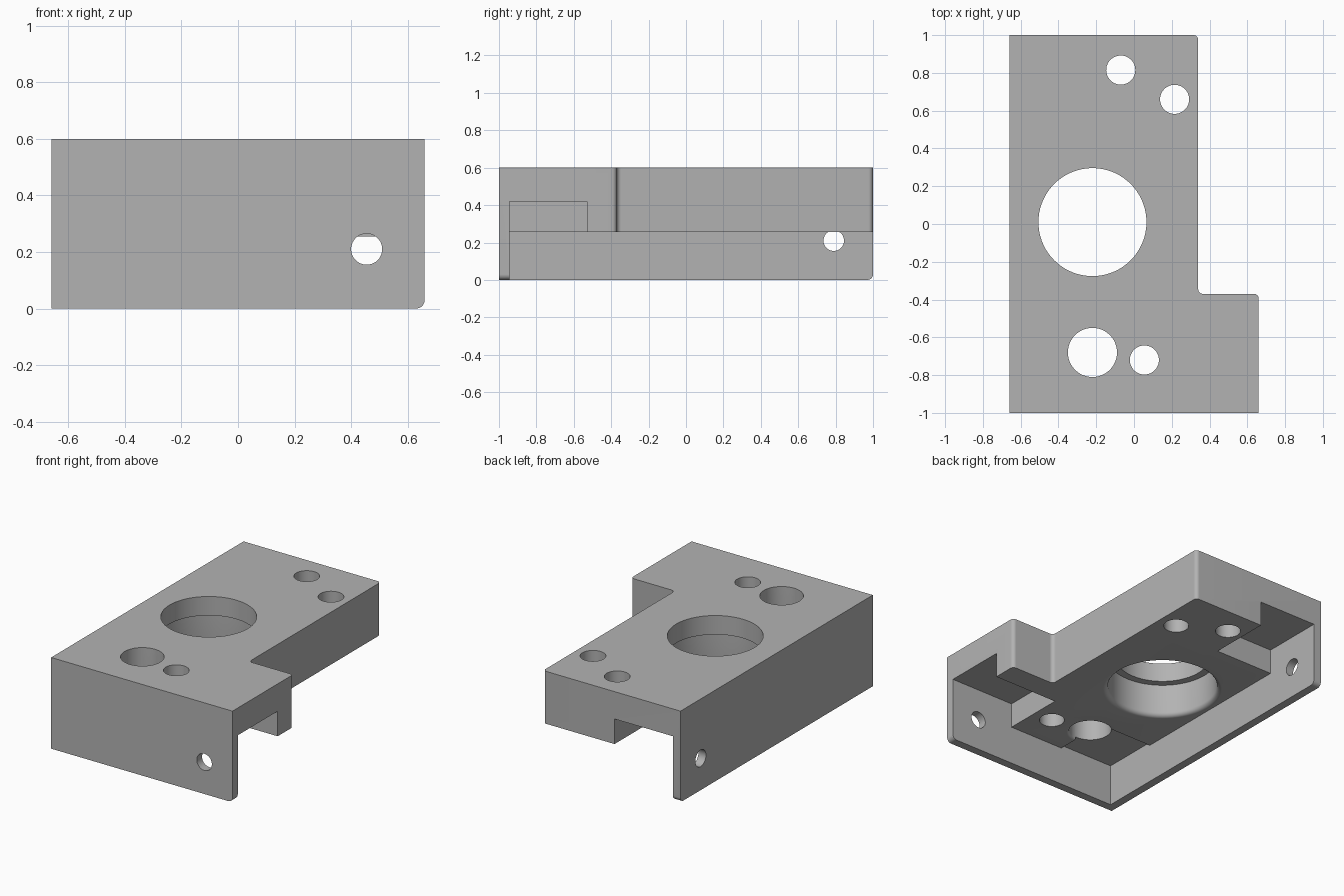
import bpy, bmesh, math

if "Cube" in bpy.data.objects:
    bpy.data.objects.remove(bpy.data.objects["Cube"])

grey = bpy.data.materials.new("light_grey")
grey.diffuse_color = (0.45, 0.45, 0.45, 1)
grey.use_nodes = True
grey.node_tree.nodes["Principled BSDF"].inputs["Base Color"].default_value = grey.diffuse_color


def finish(name, bm):
    bmesh.ops.recalc_face_normals(bm, faces=bm.faces[:])
    me = bpy.data.meshes.new(name)
    bm.to_mesh(me)
    bm.free()
    me.materials.append(grey)
    ob = bpy.data.objects.new(name, me)
    bpy.context.collection.objects.link(ob)
    return ob


def prism(name, pts, lo, hi, axis="z"):
    """Extrude a 2D outline along one axis."""
    place = {"z": lambda u, v, w: (u, v, w),
             "y": lambda u, v, w: (u, w, v),
             "x": lambda u, v, w: (w, u, v)}[axis]
    bm = bmesh.new()
    a = [bm.verts.new(place(u, v, lo)) for u, v in pts]
    b = [bm.verts.new(place(u, v, hi)) for u, v in pts]
    n = len(pts)
    bm.faces.new(a)
    bm.faces.new(b)
    for i in range(n):
        j = (i + 1) % n
        bm.faces.new((a[i], a[j], b[j], b[i]))
    return finish(name, bm)


def box(name, x0, x1, y0, y1, z0, z1):
    return prism(name, [(x0, y0), (x1, y0), (x1, y1), (x0, y1)], z0, z1)


def arc(cx, cy, r, a0, a1, n=8):
    return [(cx + r * math.cos(math.radians(a0 + (a1 - a0) * i / n)),
             cy + r * math.sin(math.radians(a0 + (a1 - a0) * i / n))) for i in range(n + 1)]


def circle(cx, cy, r, n=64):
    return arc(cx, cy, r, 0, 360, n)[:-1]


def lathe(name, cx, cy, profile, n=72):
    """Closed cutter turned from (radius, z) points, bottom to top."""
    bm = bmesh.new()
    rings = [[bm.verts.new((x, y, z)) for x, y in circle(cx, cy, r, n)] for r, z in profile]
    bm.faces.new(rings[0])
    bm.faces.new(rings[-1])
    for a, b in zip(rings, rings[1:]):
        for i in range(n):
            j = (i + 1) % n
            bm.faces.new((a[i], a[j], b[j], b[i]))
    return finish(name, bm)


def mouth(r, f, z):
    """Rounded hole mouth at height z, flaring from r to r + f."""
    return [(r + f, z - 0.1)] + arc(r + f, z + f, f, 270, 180)


# L-shaped body with rounded upright corners
R = 0.025
outline = [(-0.66, -1), (0.66, -1)]
outline += arc(0.66 - R, -0.37 - R, R, 0, 90)
outline += arc(0.34 + R, -0.37 + R, R, 270, 180)
outline += arc(0.34 - R, 1 - R, R, 0, 90)
outline += [(-0.66, 1)]
body = prism("bracket_body", outline, 0, 0.6)

T = 0.255  # underside of the thick plate
F = 0.03   # rounding of the wall corners
cutters = [
    # open space below the plate, leaving front and left walls
    box("underside_cut", -0.605, 1.5, -0.945, 1.5, -0.5, T),
    # underside pockets
    box("front_pocket", 0.19, 1.5, -0.945, -0.53, 0.1, 0.42),
    box("back_pocket", -0.605, -0.18, 0.585, 1.5, 0.1, 0.42),
    box("corner_recess", -0.605, -0.21, -0.945, -0.57, 0.1, T + 0.02),
    # stepped main bore and the medium hole, with rounded lower mouths
    lathe("main_bore", -0.22, 0.01, mouth(0.335, 0.03, T) + [(0.335, 0.475), (0.286, 0.475), (0.286, 0.8)]),
    lathe("medium_hole", -0.22, -0.68, mouth(0.13, 0.015, T) + [(0.13, 0.8)]),
    # holes through the walls
    prism("front_wall_hole", circle(0.455, 0.21, 0.055, 40), -1.2, -0.9, "y"),
    prism("left_wall_hole", circle(0.79, 0.21, 0.055, 40), -0.8, -0.55, "x"),
    # rounded free lower corners of the walls
    prism("front_wall_corner", arc(0.66 - F, F, F, 270, 360) + [(0.8, F), (0.8, -0.1), (0.66 - F, -0.1)], -1.2, -0.9, "y"),
    prism("left_wall_corner", arc(1 - F, F, F, 270, 360) + [(1.2, F), (1.2, -0.1), (1 - F, -0.1)], -0.8, -0.55, "x"),
]
# small screw holes
for x, y in [(-0.07, 0.815), (0.215, 0.66), (0.055, -0.72)]:
    cutters.append(prism("screw_hole", circle(x, y, 0.077, 48), 0.1, 0.8))

# cut everything out of the body
bpy.context.view_layer.objects.active = body
for c in cutters:
    c.hide_render = True
    m = body.modifiers.new(c.name, "BOOLEAN")
    m.operation = "DIFFERENCE"
    m.solver = "EXACT"
    m.object = c
    bpy.ops.object.modifier_apply(modifier=m.name)
    bpy.data.objects.remove(c)

bpy.ops.object.select_all(action="DESELECT")
body.select_set(True)
bpy.ops.object.shade_smooth_by_angle(angle=math.radians(30))
